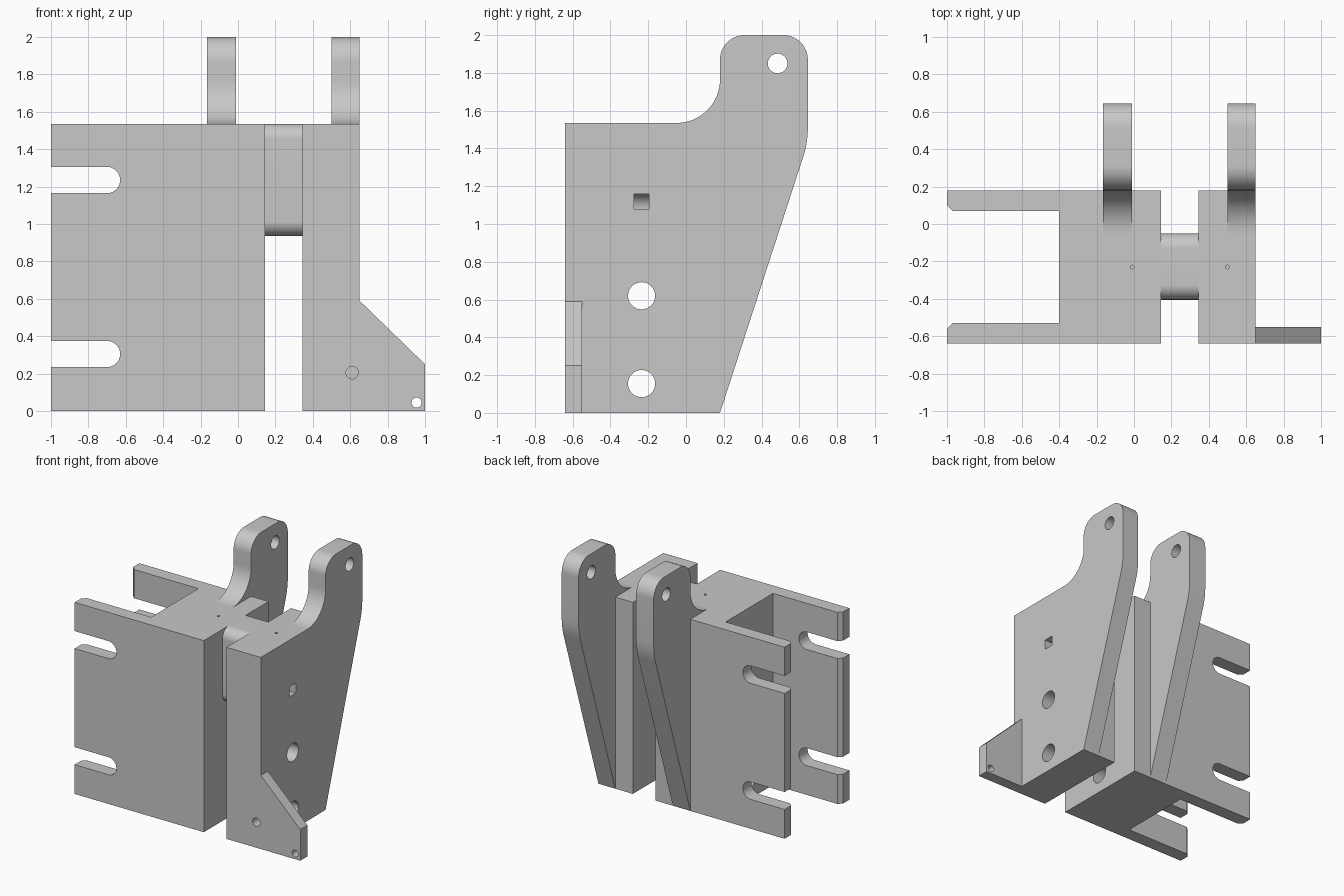
import bpy
import bmesh
from math import cos, sin, radians
from mathutils import Vector

cube = bpy.data.objects.get("Cube")
if cube:
    bpy.data.objects.remove(cube, do_unlink=True)

grey = bpy.data.materials.new("plain grey")
grey.use_nodes = True
COLOR = (0.58, 0.58, 0.58, 1)
grey.diffuse_color = COLOR
grey.node_tree.nodes["Principled BSDF"].inputs["Base Color"].default_value = COLOR

# Mapping from profile plane (u, v) and depth d to space
PLACE = {
    "x": lambda u, v, d: (d, u, v),
    "y": lambda u, v, d: (u, d, v),
    "z": lambda u, v, d: (u, v, d),
}


def arc(cx, cy, r, start, end, n=16):
    steps = [radians(start + (end - start) * i / n) for i in range(n + 1)]
    return [(cx + r * cos(a), cy + r * sin(a)) for a in steps]


def rect(u0, u1, v0, v1):
    return [(u0, v0), (u1, v0), (u1, v1), (u0, v1)]


def prism(name, profile, axis, d0, d1):
    """Extrude a closed profile along an axis."""
    bm = bmesh.new()
    verts = [bm.verts.new(PLACE[axis](u, v, d0)) for u, v in profile]
    face = bm.faces.new(verts)
    grown = bmesh.ops.extrude_face_region(bm, geom=[face])["geom"]
    move = Vector(PLACE[axis](0, 0, d1 - d0))
    bmesh.ops.translate(bm, vec=move, verts=[g for g in grown if isinstance(g, bmesh.types.BMVert)])
    bmesh.ops.recalc_face_normals(bm, faces=bm.faces)
    mesh = bpy.data.meshes.new(name)
    bm.to_mesh(mesh)
    bm.free()
    mesh.materials.append(grey)
    obj = bpy.data.objects.new(name, mesh)
    bpy.context.collection.objects.link(obj)
    return obj


def hole(u, v, r, axis, d0, d1):
    return prism("cutter", arc(u, v, r, 0, 360, 32)[:-1], axis, d0, d1)


def cut(obj, *cutters):
    bpy.context.view_layer.objects.active = obj
    for cutter in cutters:
        cutter.hide_render = True
        mod = obj.modifiers.new("cut", "BOOLEAN")
        mod.operation = "DIFFERENCE"
        mod.solver = "EXACT"
        mod.object = cutter
        bpy.ops.object.modifier_apply(modifier=mod.name)
        bpy.data.objects.remove(cutter, do_unlink=True)


FRONT, BACK, TOP = -0.64, 0.18, 1.535
MID = -0.235

# Slotted block: C-shaped plan with chamfered inner lips
plan = [(0.145, FRONT), (0.145, BACK), (-1, BACK), (-1, 0.10), (-0.97, 0.07), (-0.4, 0.07),
        (-0.4, -0.53), (-0.97, -0.53), (-1, -0.56), (-1, FRONT)]
slotted_block = prism("slotted_block", plan, "z", 0, TOP)
for z in (0.305, 1.235):
    slot = [(-1.1, z - 0.07)] + arc(-0.70, z, 0.07, -90, 90) + [(-1.1, z + 0.07)]
    cut(slotted_block, prism("cutter", slot, "y", -0.8, 0.4))

# Side block
side_block = prism("side_block", rect(0.345, 0.65, FRONT, BACK), "z", 0, TOP)

# Cross holes and tiny top holes in both blocks
for block, x0, x1, pin_x in ((slotted_block, -0.5, 0.3, -0.01), (side_block, 0.2, 0.8, 0.5)):
    for z in (0.155, 0.62):
        cut(block, hole(MID, z, 0.072, "x", x0, x1))
    cut(block, hole(pin_x, -0.23, 0.01, "z", 1.3, 1.6))

# Square pocket with curved end, and blind front hole
pocket = [(0.7, 1.08)] + arc(0.58, 1.08, 0.08, 180, 90) + [(0.7, 1.16)]
cut(side_block, prism("cutter", pocket, "y", -0.275, -0.195),
    hole(0.61, 0.205, 0.033, "y", -0.7, -0.55))

# Rounded bridge between the blocks
y0, y1, z0, r = -0.405, -0.05, 0.935, 0.08
rounded = (arc(y0 + r, z0 + r, r, 180, 270) + arc(y1 - r, z0 + r, r, 270, 360)
           + arc(y1 - r, TOP - r, r, 0, 90) + arc(y0 + r, TOP - r, r, 90, 180))
bridge = prism("bridge", rounded, "x", 0.145, 0.345)

# Sloped foot plate
foot_plate = prism("foot_plate", [(0.65, 0), (1, 0), (1, 0.25), (0.65, 0.59)], "y", FRONT, -0.55)
cut(foot_plate, hole(0.955, 0.045, 0.027, "y", -0.7, -0.5))

# Pair of lifting fins
fin_profile = ([(BACK, 0)] + arc(0.145, 1.51, 0.5, -18, 0, 8) + arc(0.515, 1.87, 0.13, 0, 90)
               + arc(0.31, 1.87, 0.13, 90, 180) + arc(-0.05, 1.765, 0.23, 0, -90)
               + [(BACK, TOP)])
fins = []
for name, x0, x1 in (("right_fin", -0.165, -0.01), ("left_fin", 0.5, 0.65)):
    fin = prism(name, fin_profile, "x", x0, x1)
    cut(fin, hole(0.485, 1.85, 0.052, "x", x0 - 0.1, x1 + 0.1))
    fins.append(fin)

# Smooth the curved walls, keep edges sharp
bpy.ops.object.select_all(action="DESELECT")
for obj in [slotted_block, side_block, bridge, foot_plate] + fins:
    obj.select_set(True)
    bpy.context.view_layer.objects.active = obj
bpy.ops.object.shade_smooth_by_angle(angle=radians(30))
